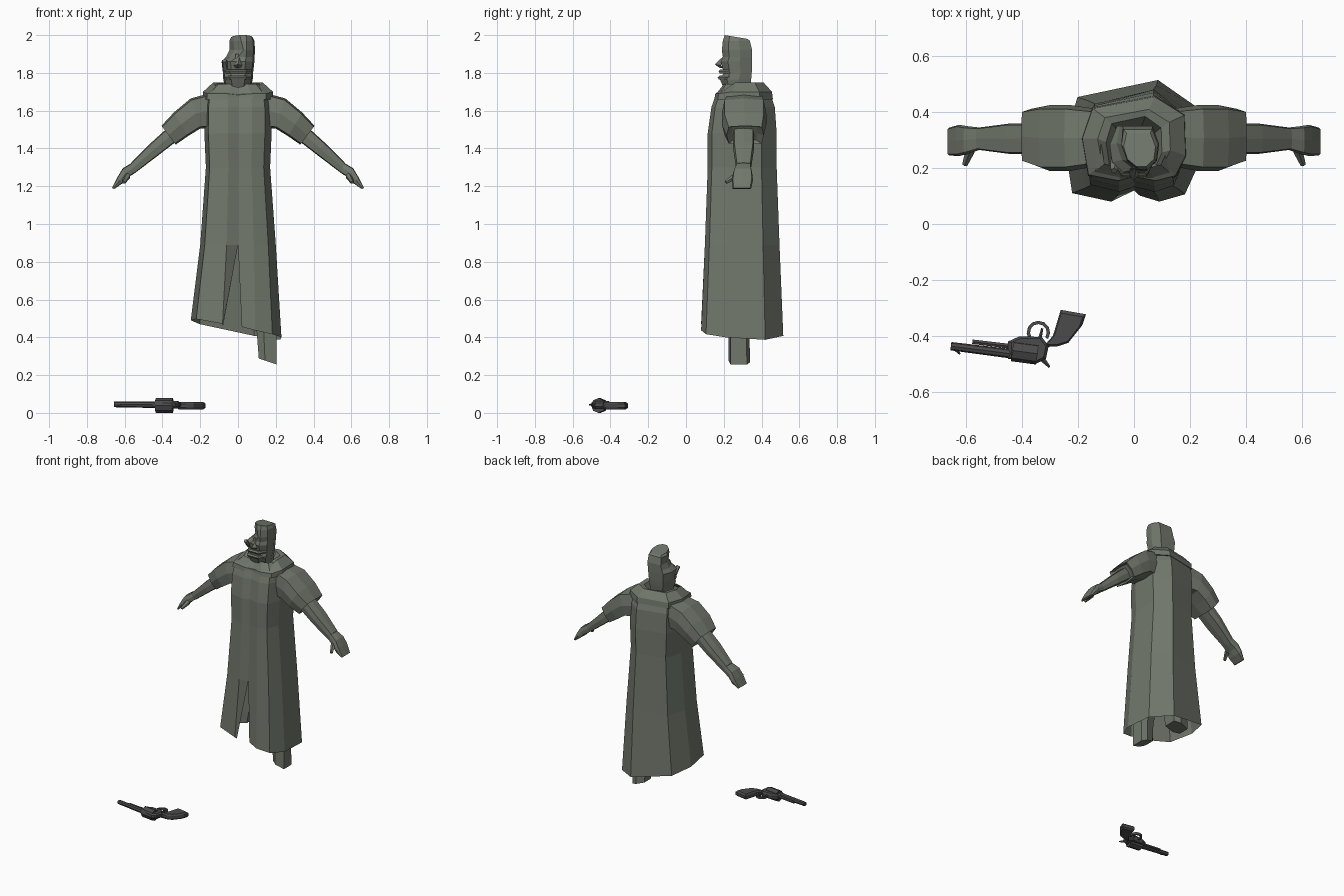
import bpy, bmesh, math
from mathutils import Vector

cube = bpy.data.objects.get("Cube")
if cube:
    bpy.data.objects.remove(cube, do_unlink=True)


def material(name, rgb):
    m = bpy.data.materials.new(name)
    m.use_nodes = True
    m.diffuse_color = (*rgb, 1)
    m.node_tree.nodes["Principled BSDF"].inputs["Base Color"].default_value = (*rgb, 1)
    return m


CLOTH = material("grey green", (0.165, 0.185, 0.15))
STEEL = material("dark steel", (0.07, 0.07, 0.073))


def finish(name, bm, mat):
    bmesh.ops.remove_doubles(bm, verts=bm.verts, dist=0.0005)
    bmesh.ops.recalc_face_normals(bm, faces=bm.faces)
    me = bpy.data.meshes.new(name)
    bm.to_mesh(me)
    bm.free()
    me.materials.append(mat)
    ob = bpy.data.objects.new(name, me)
    bpy.context.collection.objects.link(ob)
    return ob


def loft(name, rings, mat=CLOTH, closed=True, caps=True):
    bm = bmesh.new()
    rows = [[bm.verts.new(p) for p in r] for r in rings]
    n = len(rows[0])
    for a, b in zip(rows, rows[1:]):
        for i in range(n if closed else n - 1):
            j = (i + 1) % n
            bm.faces.new((a[i], a[j], b[j], b[i]))
    if caps:
        bm.faces.new(rows[0])
        bm.faces.new(rows[-1])
    return finish(name, bm, mat)


def rod(name, a, b, r1, r2, sides=6, mat=STEEL):
    a, b = Vector(a), Vector(b)
    bm = bmesh.new()
    bmesh.ops.create_cone(bm, cap_ends=True, segments=sides, radius1=r1, radius2=r2,
                          depth=(b - a).length)
    bm.transform((b - a).to_track_quat('Z', 'Y').to_matrix().to_4x4())
    bmesh.ops.translate(bm, verts=bm.verts, vec=(a + b) / 2)
    return finish(name, bm, mat)


def plate(name, outline, z, half):
    # flat outline with bevelled rims, lying on its side
    mid = sum((Vector(p) for p in outline), Vector((0, 0))) / len(outline)
    rings = []
    for dz, s in ((-half, 0.85), (-half * 0.5, 1), (half * 0.5, 1), (half, 0.85)):
        rings.append([(*(mid + (Vector(p) - mid) * s), z + dz) for p in outline])
    return loft(name, rings, STEEL)


# Robe: open at the hem, with a front slit that closes higher up
SECTION = [(0, .05), (.42, 0), (.8, .06), (1, .3), (.97, .78), (.4, 1),
           (-.8, .86), (-1, .5), (-.88, .07), (-.3, 0), (0, .05)]
LEVELS = [(.44, -.01, .24, .08, .515), (.89, 0, .2, .1, .495), (1.3, 0, .17, .115, .48),
          (1.48, 0, .178, .115, .48), (1.62, 0, .177, .135, .47),
          (1.69, 0, .168, .16, .445), (1.74, 0, .12, .2, .405)]
rings = []
for z, cx, hw, yf, yb in LEVELS:
    ring = []
    for x, y in SECTION:
        px = cx + x * hw
        pz = z - 0.2 * px + 0.03 * (0.5 - y) if z < 0.5 else z
        ring.append(Vector((px, yf + y * (yb - yf), pz)))
    rings.append(ring)
rings[0][0].x, rings[0][-1].x = 0.02, -0.08
loft("robe", rings, closed=False, caps=False)

# Folded hood collar, dipping to a point in front
RIM = SECTION[:-1]
rings = []
for z, hw, yf, yb, dip in ((1.66, .187, .15, .46, 0), (1.7, .185, .155, .455, .01),
                           (1.75, .13, .2, .41, .03), (1.745, .1, .2, .385, .05),
                           (1.68, .07, .22, .35, .02)):
    rings.append([(x * hw, yf + y * (yb - yf),
                   z - (dip if y < .2 else 0) - (dip * .7 if y < .1 and abs(x) < .1 else 0))
                  for x, y in RIM])
loft("hood_collar", rings)

# Head: the upper front is hollowed away on the right side
SKULL = [(-.45, 0), (.45, 0), (.9, .22), (1, .6), (.7, 1), (-.7, 1), (-1, .6), (-.9, .22)]
HEAD = [(1.64, 0, .06, .23, .34, 0), (1.73, 0, .07, .195, .34, 0),
        (1.765, 0, .078, .18, .345, 0), (1.8, 0, .08, .2, .348, 0),
        (1.86, 0, .087, .185, .35, 0), (1.885, .005, .083, .195, .35, .03),
        (1.92, .01, .08, .19, .35, .05), (1.97, .012, .075, .195, .338, .035),
        (1.99, .015, .062, .205, .325, .02)]
rings = []
for z, cx, hw, yf, yb, cut in HEAD:
    rings.append([(cx + x * hw + (cut * (1.1 - y) if x < 0 else 0),
                   yf + y * (yb - yf), z + (.01 - .02 * y if z > 1.98 else 0))
                  for x, y in SKULL])
loft("head", rings)

# Nose, lips and cheek
loft("nose", [[(-.012, .2, 1.9), (.012, .2, 1.9), (.01, .21, 1.9)],
              [(-.022, .185, 1.84), (.022, .185, 1.84), (0, .153, 1.845)],
              [(-.015, .2, 1.825), (.015, .2, 1.825), (0, .18, 1.825)]])
for name, z, y in (("upper_lip", 1.808, .172), ("lower_lip", 1.775, .168)):
    loft(name, [[(-w, .23, z + d), (-w * .6, y + o, z + d), (w * .6, y + o, z + d), (w, .23, z + d)]
                for d, w, o in ((-.01, .07, .006), (.002, .075, 0), (.01, .07, .01))])
rod("cheek", (-.065, .23, 1.82), (-.072, .19, 1.865), .02, .013, 5, CLOTH)

# Arms: each station gives the top and bottom edge (x, z) and the depth range
OCT = [(math.cos(math.radians(a)), math.sin(math.radians(a))) for a in range(0, 360, 45)]


def limb(name, side, stations):
    rings = []
    for xt, zt, xb, zb, yf, yb in stations:
        ring = []
        for c, s in OCT:
            # widen the corners so the section reads as a bevelled box
            u, v = max(-1, min(1, c * 1.25)), max(-1, min(1, s * 1.25))
            k = (v + 1) / 2
            ring.append((side * (xb + (xt - xb) * k), (yf + yb) / 2 + u * (yb - yf) / 2,
                         zb + (zt - zb) * k))
        rings.append(ring)
    return loft(name, rings)


for label, side in (("left", 1), ("right", -1)):
    limb(label + "_sleeve", side, [(.12, 1.7, .12, 1.51, .21, .41), (.25, 1.665, .2, 1.505, .19, .425),
                                   (.34, 1.59, .265, 1.465, .19, .425), (.405, 1.52, .33, 1.42, .215, .412),
                                   (.385, 1.52, .325, 1.44, .24, .38)])
    limb(label + "_forearm", side, [(.35, 1.53, .31, 1.45, .25, .36), (.46, 1.43, .42, 1.365, .25, .36),
                                    (.565, 1.325, .545, 1.27, .265, .345)])
    limb(label + "_hand", side, [(.56, 1.325, .545, 1.27, .265, .345), (.61, 1.295, .585, 1.245, .25, .35),
                                 (.637, 1.25, .612, 1.215, .243, .355), (.667, 1.19, .655, 1.185, .245, .345)])
    rod(label + "_thumb", (side * .585, .265, 1.255), (side * .605, .212, 1.22), .018, .01, 5, CLOTH)


# Legs: the right one is lifted under the robe
def leg(name, levels):
    rings = []
    for z, x0, x1, y0, y1, tilt in levels:
        cx, cy, hx, hy = (x0 + x1) / 2, (y0 + y1) / 2, (x1 - x0) / 2, (y1 - y0) / 2
        rings.append([(cx + hx * u, cy + hy * v, z - tilt * u) for u, v in
                      ((-1, -.6), (-.3, -1), (1, -.8), (1, .7), (.2, 1), (-1, .7))])
    loft(name, rings)


leg("left_leg", [(.272, .11, .205, .225, .34, .016), (.42, .1, .205, .225, .335, 0), (.9, .02, .14, .22, .36, 0)])
leg("right_leg", [(.51, -.2, -.085, .21, .33, -.01), (.6, -.19, -.07, .21, .34, 0), (.9, -.14, -.02, .22, .36, 0)])

# Revolver lying on its side
Z = .043
rod("barrel", (-.655, -.437, Z + .002), (-.44, -.464, Z), .015, .017, 8)
rod("ejector_rod", (-.578, -.421, Z), (-.44, -.438, Z), .009, .01, 6)
rod("cylinder", (-.435, -.452, .039), (-.345, -.464, .039), .039, .039, 8)
rod("front_sight", (-.64, -.445, Z), (-.622, -.466, Z), .008, .003, 4)
plate("frame", [(-.45, -.42), (-.41, -.402), (-.33, -.404), (-.305, -.436), (-.315, -.482),
                (-.35, -.5), (-.45, -.482)], Z, .02)
plate("grip", [(-.325, -.44), (-.29, -.4), (-.262, -.307), (-.172, -.323), (-.185, -.362),
               (-.235, -.425), (-.275, -.438)], .038, .02)
rod("hammer", (-.335, -.475, Z), (-.302, -.512, Z), .012, .004, 5)
rod("trigger", (-.338, -.415, Z), (-.328, -.373, Z), .007, .004, 5)

# Trigger guard: a partial hoop
arc = []
for i in range(9):
    a = math.radians(-35 + 250 * i / 8)
    arc.append([(-.342 + r * math.cos(a), -.388 + r * math.sin(a), Z + dz)
                for r, dz in ((.03, -.008), (.042, -.008), (.042, .008), (.03, .008))])
loft("trigger_guard", arc, STEEL)
